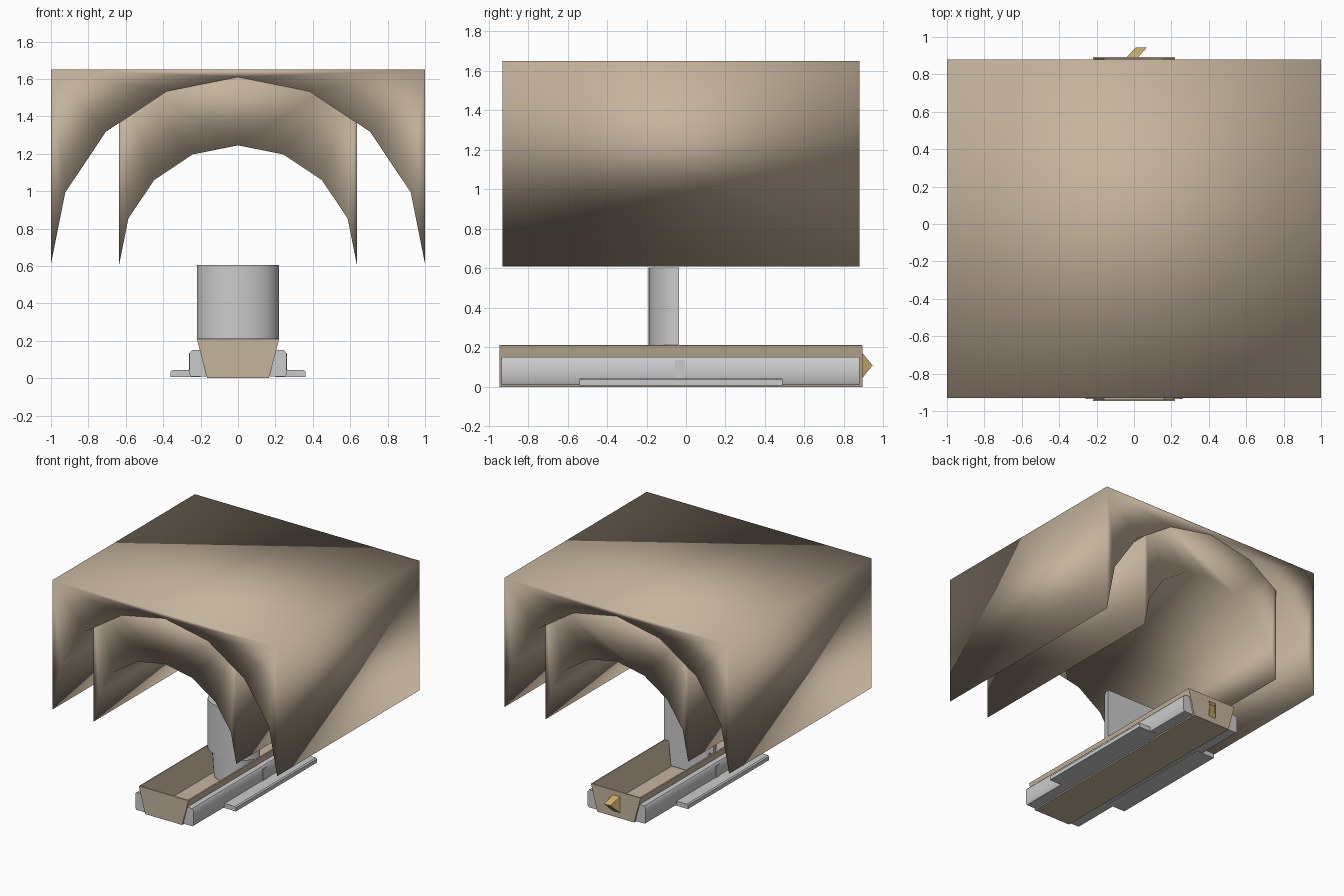
import bpy, bmesh, math
from mathutils import Vector

if "Cube" in bpy.data.objects:
    bpy.data.objects.remove(bpy.data.objects["Cube"])


def material(name, rgb):
    m = bpy.data.materials.new(name)
    m.diffuse_color = (*rgb, 1)
    m.use_nodes = True
    m.node_tree.nodes["Principled BSDF"].inputs["Base Color"].default_value = m.diffuse_color
    return m


TAN = material("tan", (0.56, 0.46, 0.34))
BRASS = material("brass", (0.60, 0.42, 0.14))


def extrude(name, profile, direction, mat=None):
    """Closed solid: a 3D outline swept along a direction."""
    bm = bmesh.new()
    d = Vector(direction)
    a = [bm.verts.new(p) for p in profile]
    b = [bm.verts.new(Vector(p) + d) for p in profile]
    bm.faces.new(a)
    bm.faces.new(b[::-1])
    n = len(a)
    for i in range(n):
        bm.faces.new((a[i], b[i], b[(i + 1) % n], a[(i + 1) % n]))
    bmesh.ops.recalc_face_normals(bm, faces=bm.faces)
    me = bpy.data.meshes.new(name)
    bm.to_mesh(me)
    bm.free()
    ob = bpy.data.objects.new(name, me)
    bpy.context.collection.objects.link(ob)
    if mat:
        me.materials.append(mat)
    return ob


def smooth(ob, angle):
    bpy.ops.object.select_all(action='DESELECT')
    ob.select_set(True)
    bpy.context.view_layer.objects.active = ob
    bpy.ops.object.shade_smooth_by_angle(angle=math.radians(angle))


def mirror_x(ob):
    ob.modifiers.new("mirror", 'MIRROR').use_axis[0] = True


# Canopy: two nested blocks, each with an eight-sided half-round tunnel
def arch_block(name, r, top, y0, y1):
    base = 0.61
    outline = [(r * math.cos(math.pi * i / 8), y0, base + r * math.sin(math.pi * i / 8))
               for i in range(9)]
    outline += [(-r, y0, top), (r, y0, top)]
    ob = extrude(name, outline, (0, y1 - y0, 0), TAN)
    smooth(ob, 180)


arch_block("outer_canopy", 1.0, 1.65, -0.93, 0.88)
arch_block("inner_canopy", 0.635, 1.648, -0.929, 0.879)

# Open trough with slanted sides
Y0, Y1 = -0.945, 0.893
tray = extrude("tray", [(-0.165, Y0, 0), (0.165, Y0, 0), (0.22, Y0, 0.21), (-0.22, Y0, 0.21)],
               (0, Y1 - Y0, 0), TAN)
bm = bmesh.new()
bm.from_mesh(tray.data)
bm.faces.ensure_lookup_table()
bmesh.ops.delete(bm, geom=[f for f in bm.faces if f.normal.z > 0.9], context='FACES_ONLY')
bm.to_mesh(tray.data)
bm.free()
shell = tray.modifiers.new("wall", 'SOLIDIFY')
shell.thickness = 0.012
shell.offset = -1

# Side rails along the tray
rail = extrude("side_rail", [(0.168, -0.935, 0.008), (0.25, -0.935, 0.008), (0.258, -0.935, 0.02),
                             (0.258, -0.935, 0.135), (0.246, -0.935, 0.15), (0.203, -0.935, 0.15)],
               (0, 1.815, 0))
smooth(rail, 50)
mirror_x(rail)

# Small upright on each rail
post = extrude("rail_post", [(0.24, -0.055, 0.04), (0.263, -0.055, 0.04),
                             (0.263, -0.055, 0.135), (0.24, -0.055, 0.135)], (0, 0.05, 0))
mirror_x(post)

# Low running boards
board = extrude("running_board", [(0.2, -0.54, 0.006), (0.36, -0.54, 0.006),
                                  (0.36, -0.54, 0.036), (0.35, -0.54, 0.043), (0.2, -0.54, 0.043)],
                (0, 1.03, 0))
mirror_x(board)

# Upright half-round column standing in the tray
arc = [(0.22 * math.cos(math.pi * i / 12), -0.035 - 0.155 * math.sin(math.pi * i / 12), 0.605)
       for i in range(13)]
column = extrude("column", arc, (0, 0, -0.59))
for v in column.data.vertices:
    if v.co.z < 0.1:
        v.co.x *= 0.72
    v.co.z = max(v.co.z, 0.013)
smooth(column, 40)

# The column stays full width above the rim: add a straight upper sleeve
sleeve = extrude("column_sleeve", arc, (0, 0, -0.395))
smooth(sleeve, 40)

# Wedge-shaped knob on the back end, skewed to one side
knob = extrude("knob", [(-0.04, 0.89, 0.04), (0.01, 0.945, 0.108), (-0.04, 0.89, 0.176)],
               (0.06, 0, 0), BRASS)
